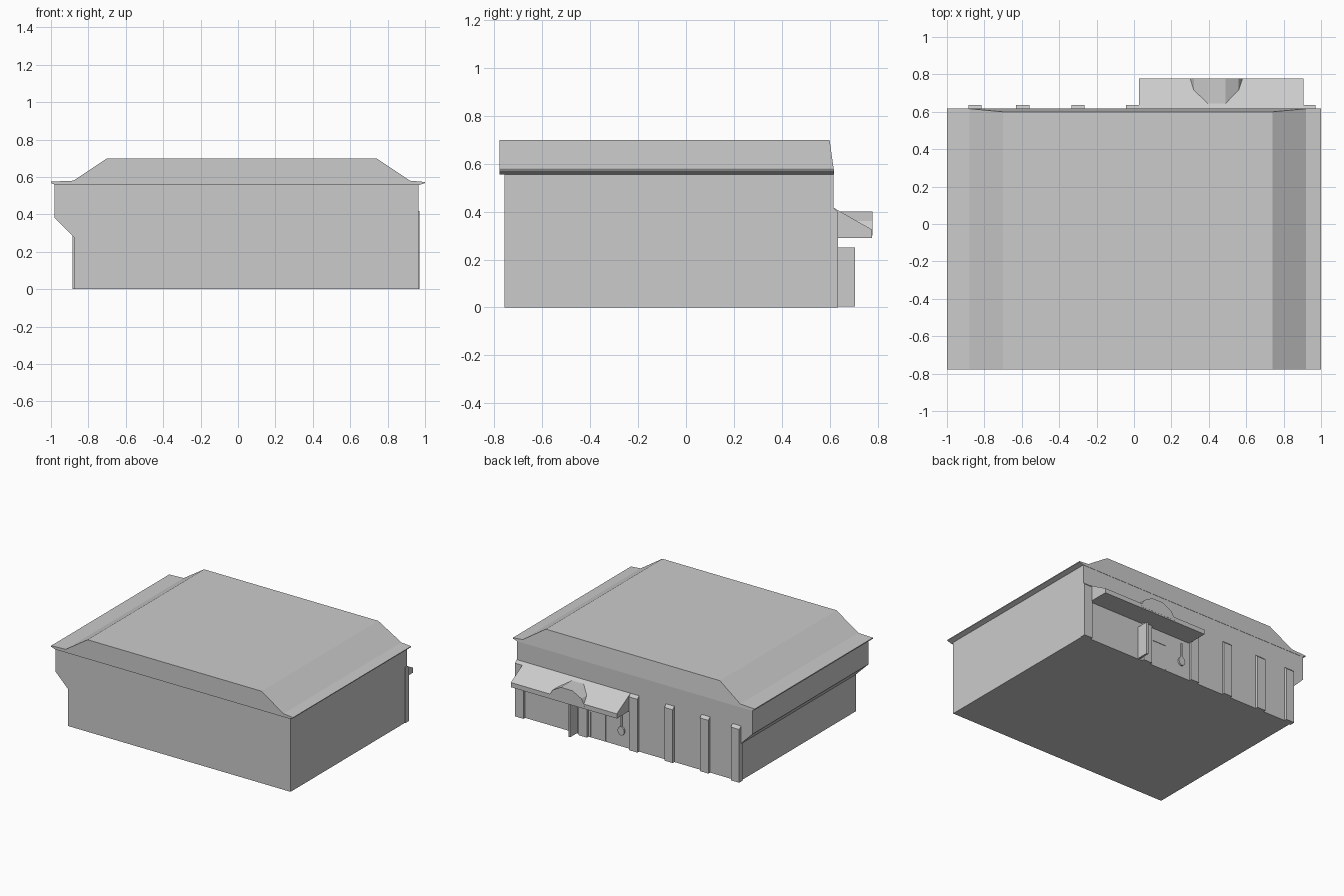
import bpy, bmesh, math
from mathutils import Vector

cube = bpy.data.objects.get("Cube")
if cube:
    bpy.data.objects.remove(cube, do_unlink=True)

grey = bpy.data.materials.new("plain grey")
grey.use_nodes = True
COLOUR = (0.6, 0.6, 0.6, 1)
grey.diffuse_color = COLOUR
grey.node_tree.nodes["Principled BSDF"].inputs["Base Color"].default_value = COLOUR

WALL = 0.615   # facade plane


def prism(name, outline, start, end, axis):
    """Extrude a closed 2D outline (x,z) along y, or (y,z) along x."""
    bm = bmesh.new()

    def place(p, d):
        return (p[0], d, p[1]) if axis == "y" else (d, p[0], p[1])

    ring_a = [bm.verts.new(place(p, start)) for p in outline]
    ring_b = [bm.verts.new(place(p, end)) for p in outline]
    bm.faces.new(ring_a)
    bm.faces.new(ring_b[::-1])
    n = len(outline)
    for i in range(n):
        j = (i + 1) % n
        bm.faces.new((ring_a[i], ring_b[i], ring_b[j], ring_a[j]))
    bmesh.ops.recalc_face_normals(bm, faces=bm.faces[:])
    mesh = bpy.data.meshes.new(name)
    bm.to_mesh(mesh)
    bm.free()
    mesh.materials.append(grey)
    obj = bpy.data.objects.new(name, mesh)
    bpy.context.collection.objects.link(obj)
    return obj


def box(name, x0, x1, y0, y1, z0, z1):
    return prism(name, [(x0, z0), (x1, z0), (x1, z1), (x0, z1)], y0, y1, "y")


# Main hall with an overhanging upper wall on one side
prism("hall_walls", [(-0.875, 0), (0.965, 0), (0.965, 0.56), (-0.98, 0.56),
                     (-0.98, 0.38), (-0.875, 0.275)], -0.757, WALL, "y")

# Mansard roof with thin eaves; the rear gable leans inwards
roof = prism("roof", [(-0.97, 0.556), (0.965, 0.556), (1, 0.567), (1, 0.573),
                      (0.92, 0.58), (0.74, 0.7), (-0.7, 0.7), (-0.88, 0.58),
                      (-1, 0.575), (-1, 0.567)], -0.778, WALL + 0.002, "y")
for v in roof.data.vertices:
    if v.co.y > 0:
        v.co.y -= max(0, v.co.z - 0.575) * 0.14

# Pilasters with bevelled caps along the facade
for i, x in enumerate((-0.85, -0.595, -0.3, -0.008, 0.41, 0.935)):
    prism(f"pilaster_{i + 1}", [(WALL - 0.02, 0), (0.635, 0), (0.635, 0.398),
                                (WALL, 0.417), (WALL - 0.02, 0.417)],
          x - 0.035, x + 0.035, "x")

# Entrance canopy and its faceted arch
prism("canopy", [(WALL - 0.01, 0.29), (0.777, 0.29), (0.777, 0.325),
                 (WALL, 0.417), (WALL - 0.01, 0.417)], 0.028, 0.905, "x")
prism("canopy_arch", [(0.295, 0.3), (0.585, 0.3), (0.58, 0.325), (0.56, 0.36),
                      (0.49, 0.4), (0.395, 0.4), (0.32, 0.36), (0.3, 0.325)],
      WALL, 0.778, "y")

# Open door leaf standing out from the wall
box("open_door", 0.465, 0.48, WALL - 0.01, 0.705, 0.005, 0.25)

# Thin frame of the closed door
FACE = WALL + 0.004
for side, x in (("left", 0.36), ("right", 0.235)):
    box(f"door_frame_{side}", x - 0.004, x + 0.004, WALL - 0.005, FACE, 0.005, 0.2)
box("door_frame_top", 0.235, 0.36, WALL - 0.005, FACE, 0.192, 0.2)

# Round wall lamp hanging on a thin rod
disc = [(0.1 + 0.028 * math.cos(math.tau * i / 10),
         0.12 + 0.034 * math.sin(math.tau * i / 10)) for i in range(10)]
prism("lamp_disc", disc, WALL - 0.005, WALL + 0.012, "y")
box("lamp_rod", 0.095, 0.105, WALL - 0.005, WALL + 0.008, 0.14, 0.26)
